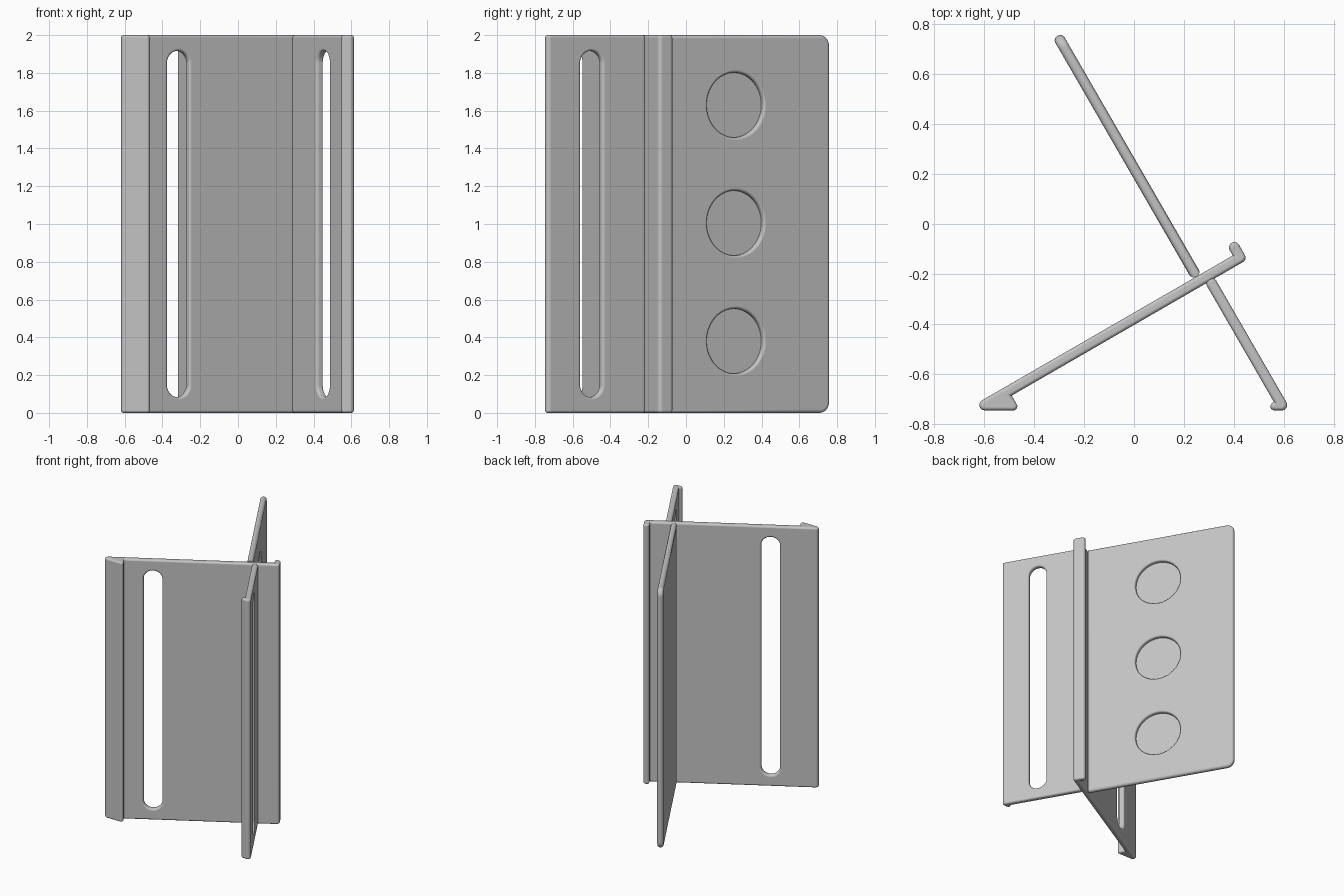
import bpy, bmesh, math
from mathutils import Matrix, Vector

cube = bpy.data.objects.get("Cube")
if cube:
    bpy.data.objects.remove(cube, do_unlink=True)

THICK = 0.043
HALF = THICK / 2
FILLET = 0.014
HEIGHT = 2.0

grey = bpy.data.materials.new("plain grey")
grey.use_nodes = True
grey.diffuse_color = (0.55, 0.55, 0.55, 1)
grey.node_tree.nodes["Principled BSDF"].inputs["Base Color"].default_value = grey.diffuse_color


def frame(x, y, degrees):
    """Plate frame: local x runs along the plate, local y across its thickness."""
    return Matrix.Translation((x, y, 0)) @ Matrix.Rotation(math.radians(degrees), 4, 'Z')


def rounded(corners, steps=7):
    """Round each (a, b, radius) corner of a closed 2D outline."""
    out = []
    for i, (a, b, r) in enumerate(corners):
        p = Vector((a, b))
        if r == 0:
            out.append(p)
            continue
        d1 = (Vector(corners[i - 1][:2]) - p).normalized()
        d2 = (Vector(corners[(i + 1) % len(corners)][:2]) - p).normalized()
        half = d1.angle(d2) / 2
        centre = p + (d1 + d2).normalized() * (r / math.sin(half))
        start = p + d1 * (r / math.tan(half)) - centre
        end = p + d2 * (r / math.tan(half)) - centre
        sweep = start.angle(end)
        for k in range(steps + 1):
            t = k / steps
            out.append(centre + (start * math.sin((1 - t) * sweep)
                                 + end * math.sin(t * sweep)) / math.sin(sweep))
    return out


def finish(name, bm, matrix):
    bmesh.ops.recalc_face_normals(bm, faces=bm.faces[:])
    bm.transform(matrix)
    mesh = bpy.data.meshes.new(name)
    bm.to_mesh(mesh)
    bm.free()
    mesh.materials.append(grey)
    obj = bpy.data.objects.new(name, mesh)
    bpy.context.collection.objects.link(obj)
    return obj


def prism(name, points, direction, matrix, bevel):
    """Extrude an outline and round the edges of both caps."""
    bm = bmesh.new()
    base = bm.faces.new([bm.verts.new(p) for p in points])
    caps = list(base.edges)
    top = bmesh.ops.extrude_face_region(bm, geom=[base], use_keep_orig=True)["geom"]
    moved = [g for g in top if isinstance(g, bmesh.types.BMVert)]
    bmesh.ops.translate(bm, verts=moved, vec=direction)
    face = [g for g in top if isinstance(g, bmesh.types.BMFace)][0]
    caps += list(face.edges)
    bmesh.ops.recalc_face_normals(bm, faces=bm.faces[:])
    bmesh.ops.bevel(bm, geom=caps, offset=bevel, offset_type='OFFSET',
                    segments=4, profile=0.5, affect='EDGES')
    return finish(name, bm, matrix)


def cutter(name, matrix, along, z, radius, stretch, levels, count=64):
    """Round or slot-shaped cutter; levels are (depth, extra radius) rings."""
    bm = bmesh.new()
    rings = []
    for depth, extra in levels:
        ring = []
        for i in range(count):
            a = (i + 0.5) * math.tau / count
            s = math.sin(a)
            r = radius + extra
            ring.append(bm.verts.new((along + r * math.cos(a), depth,
                                      z + r * s + math.copysign(stretch, s))))
        rings.append(ring)
    for low, high in zip(rings, rings[1:]):
        for i in range(count):
            j = (i + 1) % count
            bm.faces.new((low[i], low[j], high[j], high[i]))
    bm.faces.new(rings[0])
    bm.faces.new(rings[-1])
    obj = finish(name, bm, matrix)
    obj.hide_render = True
    return obj


def cut(obj, tools):
    bpy.context.view_layer.objects.active = obj
    for tool in tools:
        mod = obj.modifiers.new("cut", 'BOOLEAN')
        mod.operation = 'DIFFERENCE'
        mod.solver = 'EXACT'
        mod.object = tool
        bpy.ops.object.modifier_apply(modifier=mod.name)
        bpy.data.objects.remove(tool, do_unlink=True)


# Flared mouth, from the straight wall out past the plate surface
flare = [(HALF - FILLET + FILLET * math.sin(a), FILLET * (1 - math.cos(a)))
         for a in (k * math.pi / 10 for k in range(6))] + [(HALF + 0.01, FILLET)]


def slot(matrix, along, mid):
    levels = [(mid - d, e) for d, e in reversed(flare)] + [(mid + d, e) for d, e in flare]
    return cutter("slot_cutter", matrix, along, HEIGHT / 2, 0.066, 0.85, levels)


up = Vector((0, 0, HEIGHT))

# Cross plate with a wedge foot at one end and a short lip at the other
cross_frame = frame(-0.678, -0.746, 30)
lip_out, lip_in = 1.2825, 1.2395
cross_outline = rounded([(0, 0, 0.0215), (0.193, -0.1115, 0.016), (0.193, -THICK, 0),
                         (lip_out, -THICK, 0.021), (lip_out, 0.046, 0.021),
                         (lip_in, 0.046, 0.021), (lip_in, 0, 0)])
cross_plate = prism("cross_plate", [(p.x, p.y, 0) for p in cross_outline], up, cross_frame, FILLET)
cut(cross_plate, [slot(cross_frame, 0.395, -HALF)])

# Front wing with its own wedge foot
front_frame = frame(0.629, -0.746, 120)
front_outline = rounded([(0, 0, 0.0215), (0.62, 0, 0.02), (0.62, THICK, 0.02),
                         (0.0635, THICK, 0), (0.0635, 0.11, 0.016)])
front_wing = prism("front_wing", [(p.x, p.y, 0) for p in front_outline], up, front_frame, FILLET)
cut(front_wing, [slot(front_frame, 0.285, HALF)])

# Back wing with rounded outer corners and three round pockets
back_frame = frame(0.25, -0.21, 120)
back_outline = rounded([(0, 0, 0), (1.112, 0, 0.055), (1.112, HEIGHT, 0.055), (0, HEIGHT, 0)])
back_wing = prism("back_wing", [(p.x, -HALF, p.y) for p in back_outline],
                  Vector((0, THICK, 0)), back_frame, 0.019)
pocket = [(-d, e) for d, e in [(HALF - 0.028, 0)] + flare]
cut(back_wing, [cutter("pocket_cutter", back_frame, 0.534, z, 0.172, 0, pocket)
                for z in (0.38, 1.005, 1.63)])

# Smooth rounded edges, keep the broad faces flat
for obj in (cross_plate, front_wing, back_wing):
    bpy.ops.object.select_all(action='DESELECT')
    obj.select_set(True)
    bpy.context.view_layer.objects.active = obj
    bpy.ops.object.shade_smooth_by_angle(angle=math.radians(35))
    weighted = obj.modifiers.new("weighted_normals", 'WEIGHTED_NORMAL')
    weighted.keep_sharp = True
